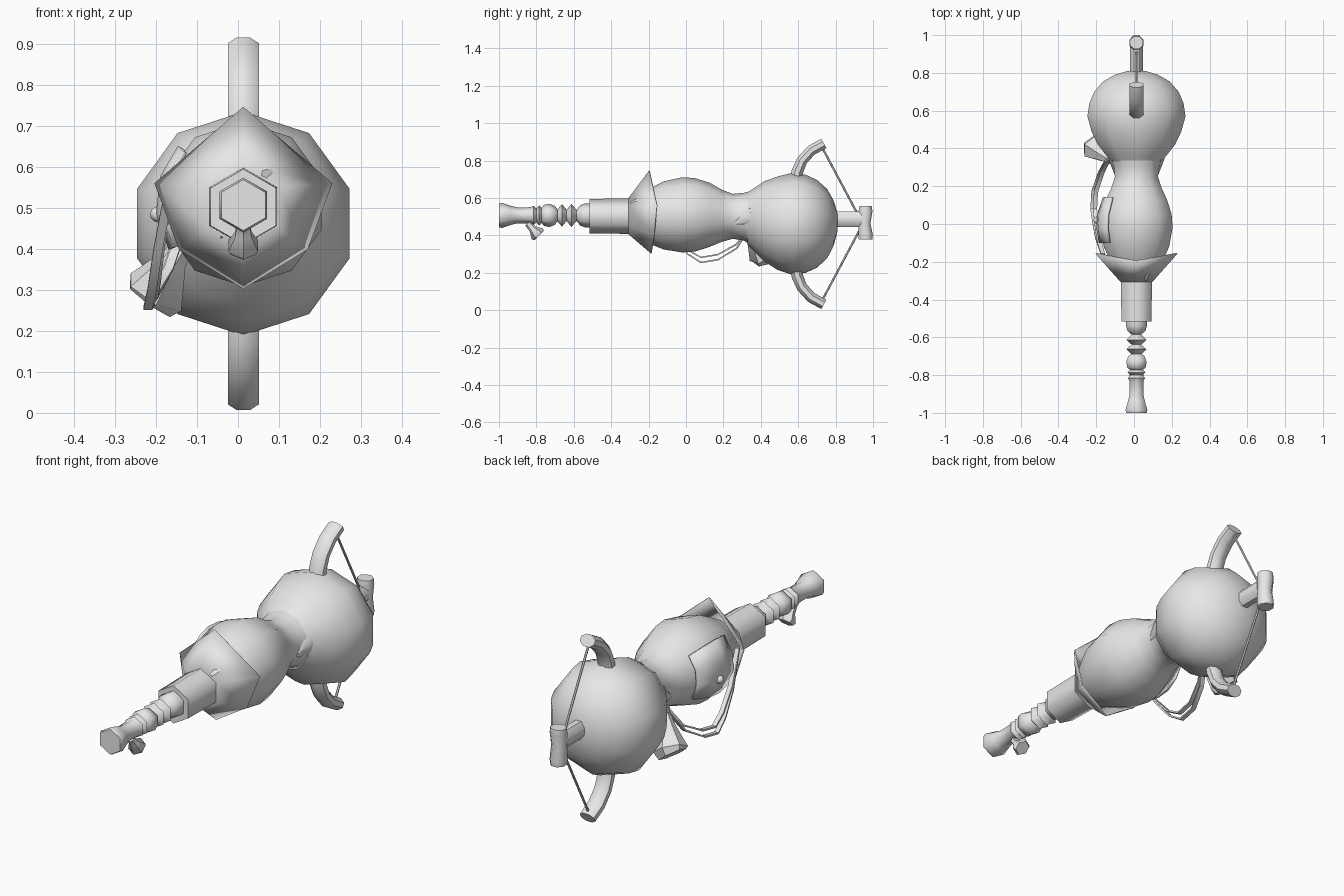
import bpy, bmesh, math
from mathutils import Vector

if "Cube" in bpy.data.objects:
    bpy.data.objects.remove(bpy.data.objects["Cube"])

CX = 0.013  # x of the long axis
grey = bpy.data.materials.new("grey")
grey.diffuse_color = (0.8, 0.8, 0.8, 1)
grey.use_nodes = True
grey.node_tree.nodes["Principled BSDF"].inputs["Base Color"].default_value = grey.diffuse_color


def finish(name, bm, angle=45, thickness=0):
    """Turn a bmesh into a shaded, coloured object."""
    if not thickness:
        bmesh.ops.recalc_face_normals(bm, faces=bm.faces)
    me = bpy.data.meshes.new(name)
    bm.to_mesh(me)
    bm.free()
    me.materials.append(grey)
    ob = bpy.data.objects.new(name, me)
    bpy.context.collection.objects.link(ob)
    if thickness:
        mod = ob.modifiers.new("thickness", "SOLIDIFY")
        mod.thickness = thickness
        mod.offset = 0
    bpy.ops.object.select_all(action="DESELECT")
    ob.select_set(True)
    bpy.context.view_layer.objects.active = ob
    bpy.ops.object.shade_smooth_by_angle(angle=math.radians(angle))
    return ob


def loft(name, rings, closed=True, caps=True, angle=45, thickness=0):
    """Skin a list of point rings."""
    bm = bmesh.new()
    vs = [[bm.verts.new(p) for p in r] for r in rings]
    n = len(vs[0])
    for a, b in zip(vs, vs[1:]):
        for i in range(n if closed else n - 1):
            j = (i + 1) % n
            bm.faces.new((a[i], a[j], b[j], b[i]))
    if caps:
        bm.faces.new(vs[0])
        bm.faces.new(vs[-1])
    return finish(name, bm, angle, thickness)


def ring(y, r, cz, sides, wide=1.0):
    return [(CX + wide * r * math.sin(t), y, cz + r * math.cos(t))
            for t in (2 * math.pi * i / sides for i in range(sides))]


def sweep(name, path, sizes, sides=8, angle=50):
    """Tube along a path; sizes are (half width, half depth) pairs."""
    pts = [Vector(p) for p in path]
    rings = []
    for i, p in enumerate(pts):
        t = (pts[min(i + 1, len(pts) - 1)] - pts[max(i - 1, 0)]).normalized()
        v = t.cross(Vector((1, 0, 0))).normalized()
        u = v.cross(t)
        w, d = sizes[i] if len(sizes) > 1 else sizes[0]
        k = 1 / math.cos(math.pi / sides)
        rings.append([p + u * w * k * math.cos(a) + v * d * k * math.sin(a)
                      for a in (2 * math.pi * (j + 0.5) / sides for j in range(sides))])
    return loft(name, rings, angle=angle)


# Turned grip with pommel and beads
grip = [(-1.0, .062), (-.985, .067), (-.94, .052), (-.90, .042), (-.83, .044), (-.815, .052),
        (-.80, .036), (-.785, .054), (-.772, .04), (-.76, .056), (-.73, .062), (-.70, .05),
        (-.688, .032), (-.663, .06), (-.638, .03), (-.613, .062), (-.585, .03),
        (-.565, .055), (-.54, .064), (-.50, .064)]
loft("grip", [ring(y, r, .507, 6) for y, r in grip], angle=62)

# Small flared trigger below the grip
sweep("trigger", [(CX, -.845, .465), (CX, -.82, .435), (CX, -.795, .408), (CX, -.785, .398)],
      [(.016, .016), (.02, .018), (.036, .036), (.03, .03)], 6)

# Hexagonal collar
loft("collar", [ring(-.515, .092, .503, 6), ring(-.29, .095, .503, 6)], angle=62)

# Pointed six-sided flare
flare = [(0, -.195, .745), (.215, -.155, .56), (.155, -.17, .40),
         (0, -.185, .305), (-.155, -.17, .40), (-.215, -.155, .56)]
loft("guard_flare", [ring(-.305, .095, .503, 6), [(CX + x, y, z) for x, y, z in flare]],
     caps=False, angle=62, thickness=.006)

# Gourd-shaped body and narrow neck
body = [(-.30, .09, .503), (-.19, .15, .503), (-.12, .182, .507), (-.02, .201, .51),
        (.05, .196, .51), (.13, .17, .51), (.19, .14, .505), (.25, .12, .502),
        (.31, .128, .50), (.40, .17, .48)]
loft("body", [ring(y, r, z, 10) for y, r, z in body])

# Large ball
ball = [(.33, .14, .49), (.36, .165, .485), (.42, .215, .475), (.49, .25, .465), (.57, .273, .462),
        (.64, .262, .462), (.70, .235, .462), (.755, .185, .463), (.79, .12, .465), (.81, .05, .47)]
loft("ball", [ring(y, r, z, 10) for y, r, z in ball])

# Tail rod and hammer-shaped end
sweep("tail_rod", [(CX, .79, .487), (CX, .94, .487)], [(.034, .042)], 8)
sweep("tail_hammer", [(CX, .96, .378), (CX, .96, .40), (CX, .955, .465), (CX, .96, .53), (CX, .96, .556)],
      [(.035, .036), (.037, .039), (.034, .031), (.037, .037), (.035, .033)], 8)

# Curved limbs and their cords, upper and lower
limb = [(.585, .68), (.595, .74), (.62, .80), (.67, .855), (.737, .892)]
for side, flip in (("upper", False), ("lower", True)):
    def m(z):
        return .923 - z if flip else z
    sweep(side + "_limb", [(CX, y, m(z)) for y, z in limb],
          [(.038, .032), (.038, .031), (.038, .029), (.038, .029), (.038, .028)])
    sweep(side + "_cord", [(CX, .728, m(.87)), (CX, .925, m(.50))], [(.005, .005)], 6)

# Side panel wrapped on the left of the body
panel = []
for y, r, cz in ((.14, .166, .51), (.05, .196, .51), (-.02, .201, .51), (-.10, .187, .508)):
    panel.append([(CX - (r + .006) * math.sin(math.radians(t)), y,
                   cz + (r + .006) * math.cos(math.radians(t))) for t in (48, 72, 96, 122)])
loft("side_panel", panel, closed=False, caps=False, thickness=.014)

# Panel knob
bm = bmesh.new()
bmesh.ops.create_icosphere(bm, subdivisions=2, radius=.02)
bmesh.ops.translate(bm, verts=bm.verts, vec=(-.195, .02, .485))
finish("panel_knob", bm)

# Hanging strap, two thin bands
strap = [(-.10, .345, .55), (-.145, .335, .43), (-.18, .27, .33), (-.215, .17, .27),
         (-.22, .08, .255), (-.21, .01, .30), (-.195, -.07, .40), (-.165, -.16, .56)]
for k, name in enumerate(("outer_strap", "inner_strap")):
    sag = [math.sin(math.pi * i / 7) * .028 * k for i in range(8)]
    sweep(name, [(x + s * .5, y, z + s) for (x, y, z), s in zip(strap, sag)],
          [(.011, .004)], 4, 30)

# Flared funnel hanging at the left of the neck
sweep("funnel", [(-.125, .34, .42), (-.155, .36, .375), (-.20, .405, .295), (-.215, .41, .275)],
      [(.022, .022), (.03, .03), (.07, .062), (.06, .05)], 6, 40)

# Small fittings on either side of the neck
for s, name in ((1, "right_neck_fitting"), (-1, "left_neck_fitting")):
    sweep(name, [(CX + s * .105, .27, .47), (CX + s * .12, .32, .49), (CX + s * .13, .355, .50)],
          [(.012, .015), (.016, .035), (.018, .05)], 6, 40)
